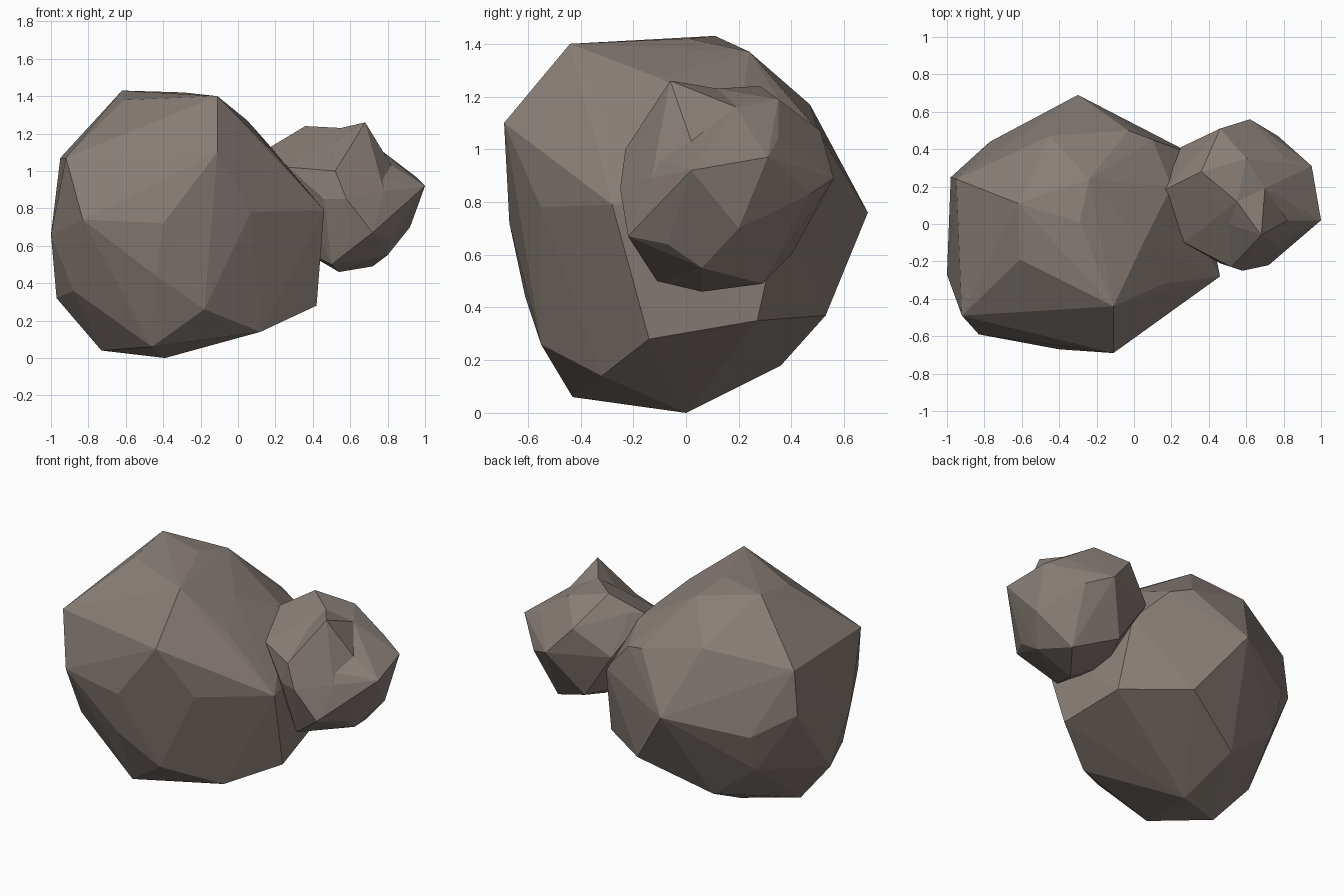
import bpy
import bmesh

default_cube = bpy.data.objects.get("Cube")
if default_cube:
    bpy.data.objects.remove(default_cube, do_unlink=True)

# Single warm grey stone colour
stone = bpy.data.materials.new("warm grey stone")
stone.use_nodes = True
stone_colour = (.25, .21, .185, 1)
stone.diffuse_color = stone_colour
stone.node_tree.nodes["Principled BSDF"].inputs["Base Color"].default_value = stone_colour


def faceted_rock(name, corner_rings):
    """Wrap a tight, flat-faceted skin round rings of corner points."""
    bm = bmesh.new()
    for ring in corner_rings.values():
        for corner in ring:
            bm.verts.new(corner)

    # Skin around the corners, dropping any corner that ends up inside
    hull = bmesh.ops.convex_hull(bm, input=bm.verts[:], use_existing_faces=False)
    leftovers = hull["geom_interior"] + hull["geom_unused"]
    loose = {item for item in leftovers if isinstance(item, bmesh.types.BMVert)}
    bmesh.ops.delete(bm, geom=list(loose), context="VERTS")
    bmesh.ops.recalc_face_normals(bm, faces=bm.faces[:])

    mesh = bpy.data.meshes.new(name)
    bm.to_mesh(mesh)
    bm.free()
    mesh.materials.append(stone)
    for polygon in mesh.polygons:
        polygon.use_smooth = False
    rock = bpy.data.objects.new(name, mesh)
    bpy.context.collection.objects.link(rock)
    return rock


# Large boulder, from the crown down to the base
faceted_rock("large_boulder", {
    "crown": [
        (-.11, -.44, 1.4), (-.62, .11, 1.43), (-.29, .01, 1.42),
        (-.61, -.19, 1.38), (-.24, .24, 1.37), (.05, -.1, 1.27),
    ],
    "shoulder": [
        (-.11, -.69, 1.1), (.16, -.32, 1.13), (-.92, -.49, 1.07),
        (-.95, .24, 1.07), (-.45, .47, 1.17), (-.03, .5, 1.07),
        (.1, .45, 1.03), (.2, .2, 1.1),
    ],
    "waist": [
        (-.4, -.67, .72), (.07, -.55, .78), (.46, -.28, .79),
        (-.83, -.59, .74), (-1, -.27, .66), (-.98, .25, .79),
        (-.3, .69, .76), (-.77, .44, .66), (.32, .37, .8),
    ],
    "flank": [
        (.42, -.14, .28), (-.44, -.61, .44), (-.18, -.55, .26),
        (-.88, -.36, .36), (-.97, -.1, .32), (-.76, .36, .42),
        (-.02, .53, .37), (.35, .27, .35),
    ],
    "base": [
        (.12, -.32, .14), (-.46, -.43, .06), (-.73, -.14, .04),
        (-.39, 0, 0), (-.45, .36, .18),
    ],
})

# Small rock resting against the boulder's side
faceted_rock("small_rock", {
    "crown": [
        (.36, .28, 1.24), (.55, .12, 1.23), (.6, .35, 1.19),
        (.7, .19, 1.16), (.23, .25, 1.14), (.42, .03, 1.08),
    ],
    "shoulder": [
        (.52, -.23, 1), (.27, -.1, 1.02), (.16, .18, 1.12),
        (.46, .51, 1.07), (.81, .35, 1.04), (.95, .31, .97),
        (.82, .02, 1.03),
    ],
    "waist": [
        (.58, -.25, .85), (.46, -.21, .85), (.78, -.13, .89),
        (1, .02, .92), (.62, .56, .89), (.77, .47, .83),
        (.25, .41, .9),
    ],
    "base": [
        (.72, -.22, .67), (.81, -.07, .64), (.92, .2, .7),
        (.8, .06, .55), (.5, -.11, .5), (.54, .06, .46),
        (.72, .29, .49), (.45, .4, .6), (.3, .1, .6),
    ],
})

# Jagged horn rising from the small rock, leaving a notch behind it
faceted_rock("small_rock_peak", {
    "tip": [(.68, -.06, 1.26)],
    "foot": [
        (.58, -.25, .85), (.78, -.13, .89), (.82, .02, 1.03),
        (.7, .19, 1.16), (.55, .12, 1.23), (.42, .03, 1.08),
        (.52, -.23, 1),
    ],
})
